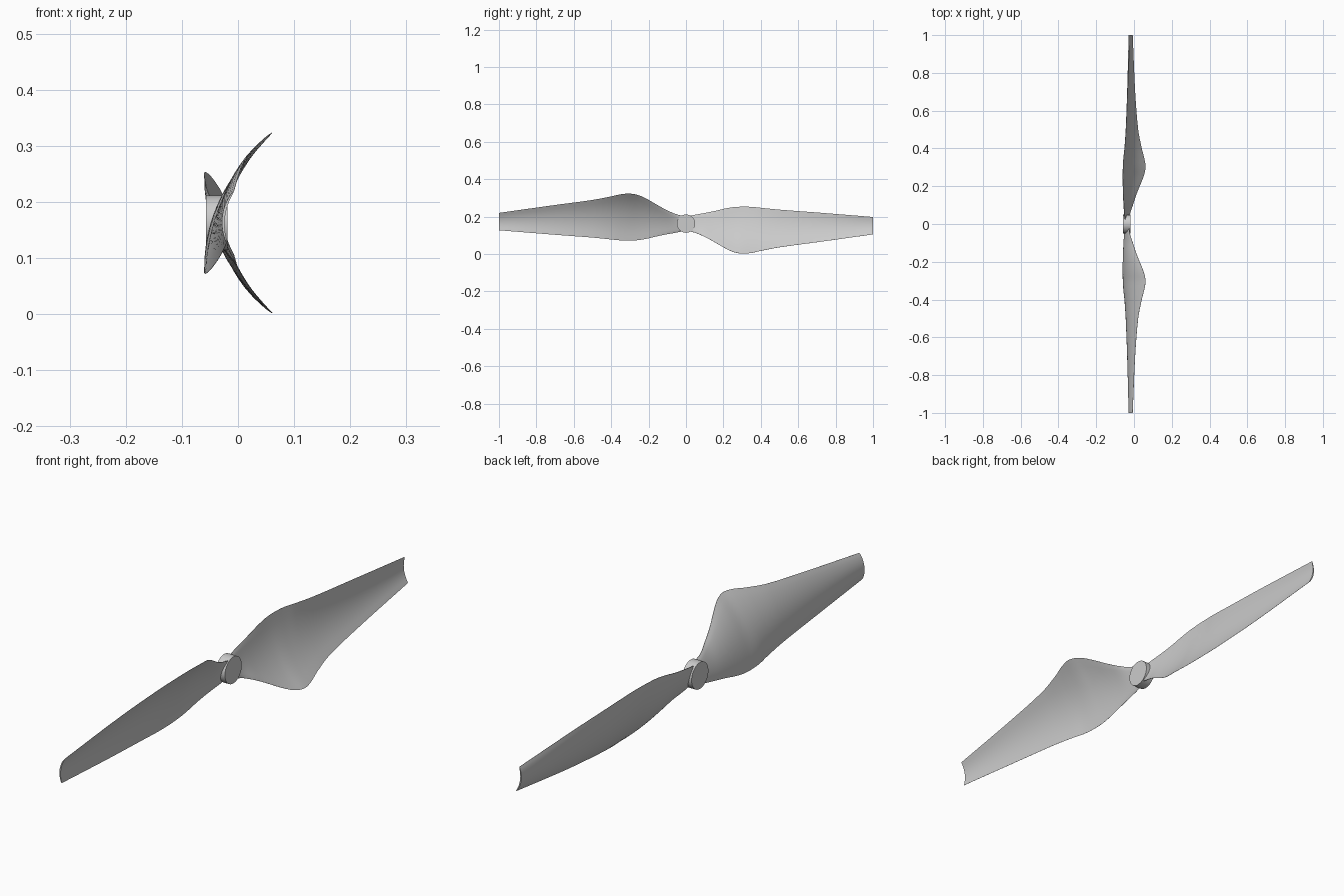
import bpy, bmesh, math
from mathutils import Vector, Matrix

cube = bpy.data.objects.get("Cube")
if cube:
    bpy.data.objects.remove(cube, do_unlink=True)

AXIS_Z = 0.1625      # height of the spin axis
SIDE_STEPS = 14      # points across the chord
SUBSTEPS = 4         # rings between stations

grey = bpy.data.materials.new("light grey")
grey.use_nodes = True
colour = (0.6, 0.6, 0.6, 1)
grey.diffuse_color = colour
grey.node_tree.nodes["Principled BSDF"].inputs["Base Color"].default_value = colour

# Blade stations: radius, upper edge x z, lower edge x z, camber
STATIONS = [
    (0.00, -0.045, 0.200, -0.025, 0.125, 0.002),
    (0.05, -0.050, 0.210, -0.022, 0.113, 0.004),
    (0.10, -0.054, 0.219, -0.006, 0.092, 0.009),
    (0.15, -0.057, 0.229, 0.010, 0.065, 0.014),
    (0.20, -0.059, 0.241, 0.030, 0.036, 0.020),
    (0.25, -0.060, 0.250, 0.050, 0.012, 0.025),
    (0.30, -0.059, 0.253, 0.061, 0.002, 0.027),
    (0.35, -0.056, 0.252, 0.054, 0.006, 0.026),
    (0.40, -0.050, 0.247, 0.041, 0.017, 0.024),
    (0.50, -0.042, 0.237, 0.022, 0.036, 0.020),
    (0.70, -0.032, 0.222, 0.006, 0.063, 0.016),
    (1.00, -0.020, 0.198, -0.007, 0.105, 0.012),
]


def finish(name, bm, angle):
    bmesh.ops.recalc_face_normals(bm, faces=bm.faces)
    mesh = bpy.data.meshes.new(name)
    bm.to_mesh(mesh)
    bm.free()
    mesh.materials.append(grey)
    obj = bpy.data.objects.new(name, mesh)
    bpy.context.collection.objects.link(obj)
    bpy.ops.object.select_all(action='DESELECT')
    obj.select_set(True)
    bpy.context.view_layer.objects.active = obj
    bpy.ops.object.shade_smooth_by_angle(angle=math.radians(angle))
    return obj


def smooth_stations():
    """Cubic interpolation through the stations, by radius."""
    rows = [Vector(s) for s in STATIONS]
    last = len(rows) - 1

    def slope(i):
        a, b = rows[max(i - 1, 0)], rows[min(i + 1, last)]
        return (b - a) / (b[0] - a[0])

    out = []
    for i in range(last):
        p, q = rows[i], rows[i + 1]
        h = q[0] - p[0]
        for k in range(SUBSTEPS):
            t = k / SUBSTEPS
            s = t * t * (3 - 2 * t)
            out.append(p * (1 - s) + q * s
                       + slope(i) * h * t * (1 - t) ** 2
                       - slope(i + 1) * h * t * t * (1 - t))
    return out + [rows[-1]]


def section(row):
    """Closed cambered section with thin edges, bowed towards -x."""
    y, xt, zt, xb, zb, camber = row
    top, low = Vector((xt, y, zt)), Vector((xb, y, zb))
    chord = low - top
    normal = Vector((chord.z, 0, -chord.x)).normalized()
    half = 0.0025 + 0.004 * max(0, 1 - y / 0.3)
    pts = []
    for side in (1, -1):
        for k in range(SIDE_STEPS + 1):
            t = k / SIDE_STEPS if side == 1 else 1 - k / SIDE_STEPS
            bulge = 4 * t * (1 - t)
            thick = half * (0.12 + 0.88 * math.sqrt(bulge))
            pts.append(top + chord * t + normal * (camber * bulge + side * thick))
    return pts


def blade(name, turn):
    bm = bmesh.new()
    rings = [[bm.verts.new(p) for p in section(r)] for r in smooth_stations()]
    count = len(rings[0])
    for a, b in zip(rings, rings[1:]):
        for k in range(count):
            n = (k + 1) % count
            bm.faces.new((a[k], a[n], b[n], b[k]))
    # root and tip caps, as strips across the thickness
    for ring in (rings[0], rings[-1]):
        for k in range(SIDE_STEPS):
            bm.faces.new((ring[k], ring[k + 1], ring[count - 2 - k], ring[count - 1 - k]))
    centre = Vector((0, 0, AXIS_Z))
    bmesh.ops.rotate(bm, verts=bm.verts, cent=centre,
                     matrix=Matrix.Rotation(turn, 3, 'X'))
    return finish(name, bm, 50)


# Two identical blades, half a turn apart
blade("back_blade", 0)
blade("front_blade", math.pi)

# Hub disc on the spin axis
bm = bmesh.new()
place = Matrix.Translation((-0.038, 0, AXIS_Z)) @ Matrix.Rotation(math.pi / 2, 4, 'Y')
bmesh.ops.create_cone(bm, cap_ends=True, segments=40, radius1=0.049, radius2=0.049,
                      depth=0.038, matrix=place)
finish("hub", bm, 30)
